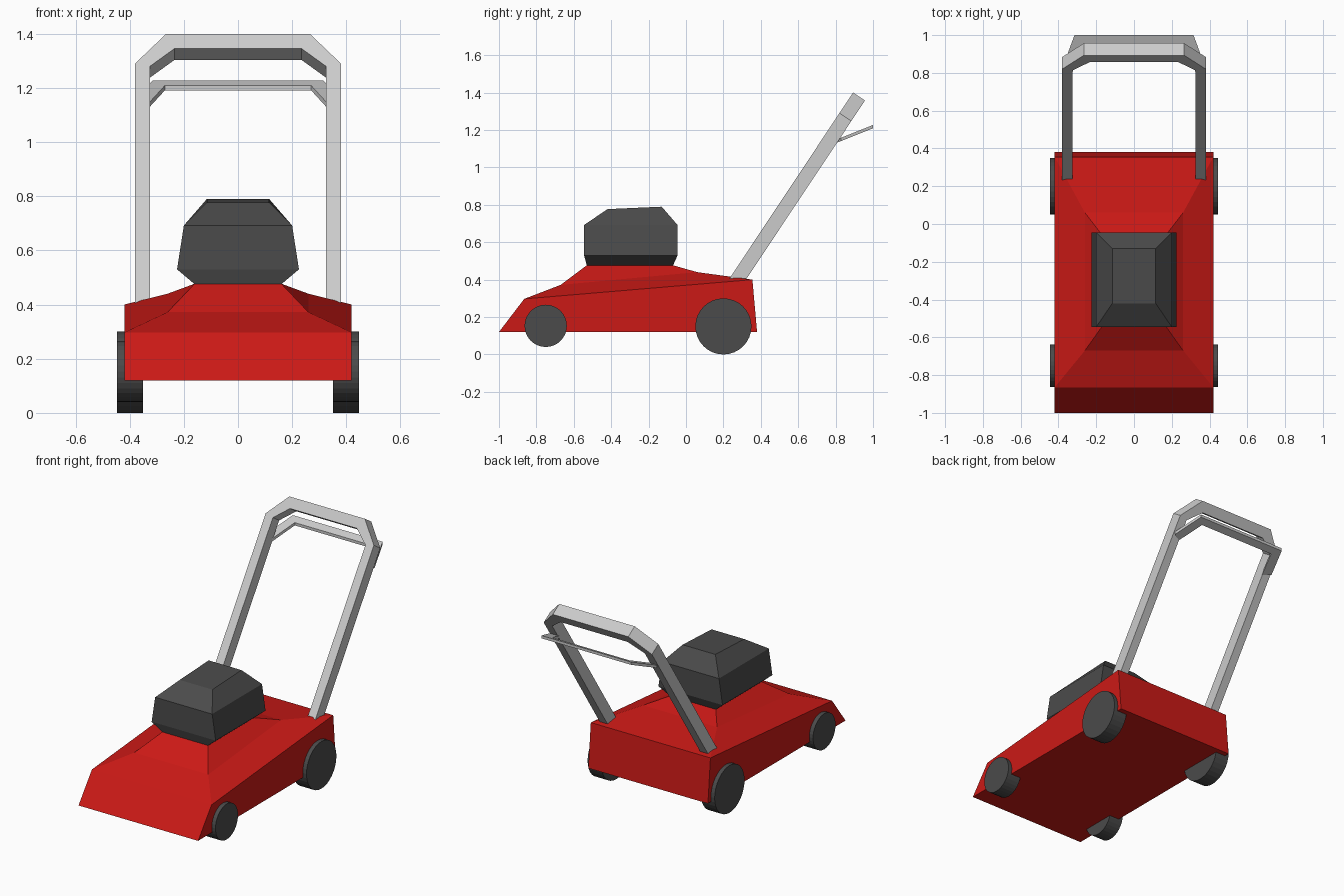
import bpy, bmesh, math
from mathutils import Vector, Matrix

if "Cube" in bpy.data.objects:
    bpy.data.objects.remove(bpy.data.objects["Cube"])


def material(name, rgb):
    m = bpy.data.materials.new(name)
    m.diffuse_color = (*rgb, 1)
    m.use_nodes = True
    m.node_tree.nodes["Principled BSDF"].inputs["Base Color"].default_value = m.diffuse_color
    return m


RED = material("red_paint", (0.6, 0.01, 0.008))
DARK = material("dark_grey", (0.07, 0.07, 0.07))


def finish(name, bm, mat=None):
    bmesh.ops.recalc_face_normals(bm, faces=bm.faces)
    mesh = bpy.data.meshes.new(name)
    bm.to_mesh(mesh)
    bm.free()
    obj = bpy.data.objects.new(name, mesh)
    bpy.context.collection.objects.link(obj)
    if mat:
        mesh.materials.append(mat)
    return obj


def loft(name, rings, mat):
    """Stack of rectangles: (half width, front y, front z, back y, back z)."""
    bm = bmesh.new()
    loops = [[bm.verts.new(p) for p in
              ((-w, fy, fz), (w, fy, fz), (w, by, bz), (-w, by, bz))]
             for w, fy, fz, by, bz in rings]
    for a, b in zip(loops, loops[1:]):
        for i in range(4):
            j = (i + 1) % 4
            bm.faces.new((a[i], a[j], b[j], b[i]))
    bm.faces.new(loops[0])
    bm.faces.new(loops[-1])
    return finish(name, bm, mat)


def hoop(name, outer, inner, thickness):
    """Symmetric U-shaped bar from right-half outer and inner edge points."""
    bm = bmesh.new()
    t = Vector(thickness)

    def mirrored(pts):
        return pts + [Vector((-p.x, p.y, p.z)) for p in reversed(pts)]

    sections = [[bm.verts.new(p) for p in (o, i, i + t, o + t)]
                for o, i in zip(mirrored(outer), mirrored(inner))]
    for a, b in zip(sections, sections[1:]):
        for i in range(4):
            j = (i + 1) % 4
            bm.faces.new((a[i], a[j], b[j], b[i]))
    bm.faces.new(sections[0])
    bm.faces.new(sections[-1])
    return finish(name, bm)


# Mower deck
loft("deck", [
    (0.42, -1.0, 0.12, 0.38, 0.12),
    (0.42, -0.865, 0.297, 0.355, 0.40),
    (0.26, -0.67, 0.372, 0.06, 0.44),
    (0.16, -0.53, 0.477, -0.07, 0.477)], RED)

# Engine cover
loft("engine", [
    (0.16, -0.53, 0.475, -0.07, 0.475),
    (0.225, -0.545, 0.53, -0.045, 0.53),
    (0.20, -0.545, 0.692, -0.045, 0.692),
    (0.115, -0.42, 0.777, -0.13, 0.79)], DARK)

# Wheels
for label, y, z, r in (("front", -0.75, 0.153, 0.113), ("rear", 0.2, 0.15, 0.15)):
    for side, s in (("left", -1), ("right", 1)):
        bm = bmesh.new()
        bmesh.ops.create_cone(
            bm, cap_ends=True, segments=32, radius1=r, radius2=r, depth=0.096,
            matrix=Matrix.Translation((s * 0.398, y, z)) @ Matrix.Rotation(math.pi / 2, 4, 'Y'))
        finish(f"{label}_wheel_{side}", bm, DARK)


# Push handle, leaning back in a tilted plane
def lean(x, z):
    return Vector((x, 0.235 + (z - 0.41) * 0.665, z))


hoop("handle",
     [lean(0.38, 0.40), lean(0.38, 1.29), lean(0.265, 1.40)],
     [lean(0.325, 0.40), lean(0.325, 1.28), lean(0.235, 1.345)],
     (0, 0.064, -0.042))


# Control lever behind the handle
def slope(x, y):
    return Vector((x, y, 1.227 + (y - 1.0) * 0.4))


hoop("control_lever",
     [slope(0.378, 0.83), slope(0.315, 1.0)],
     [slope(0.325, 0.805), slope(0.27, 0.955)],
     (0, 0, -0.018))
